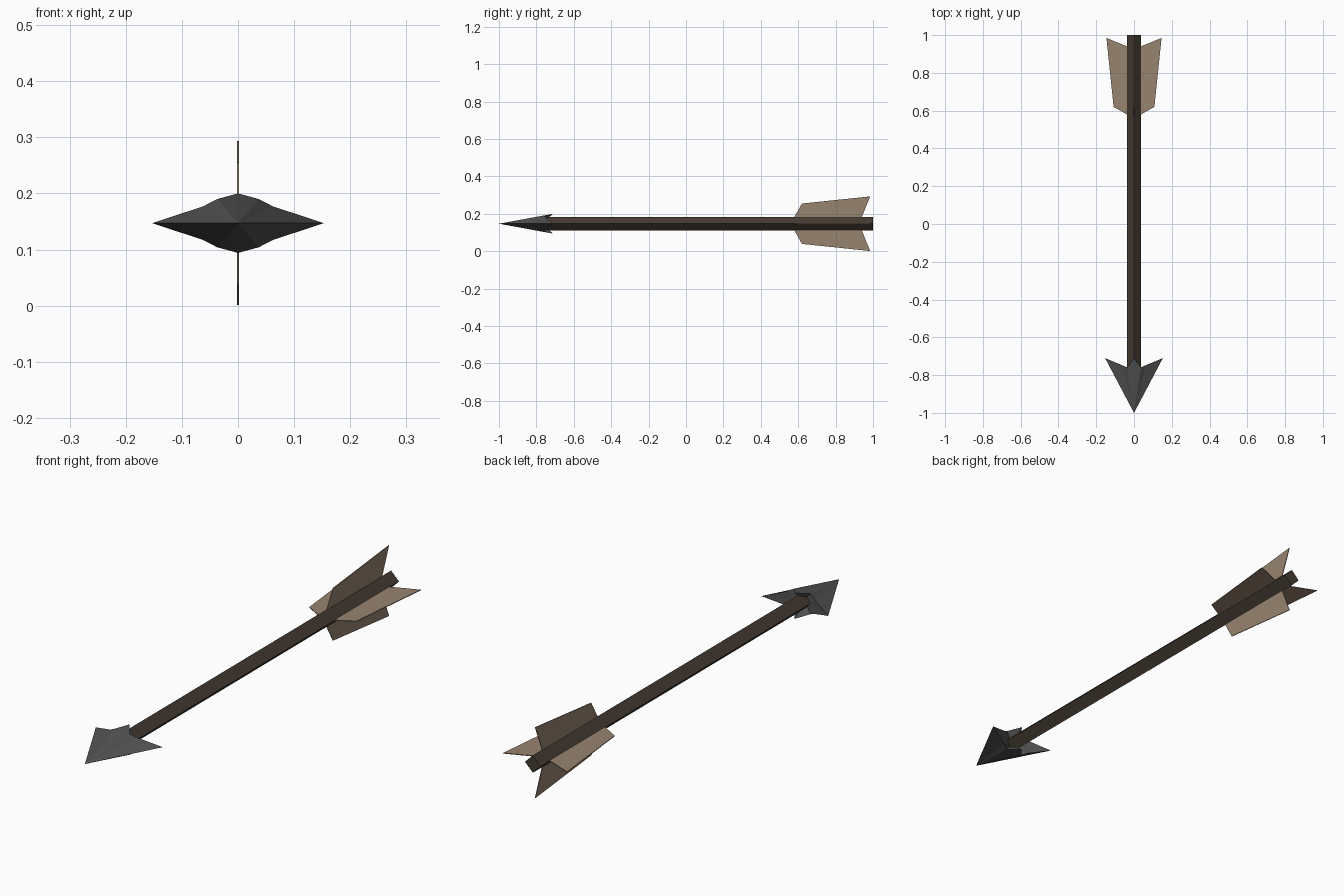
import bpy, bmesh
from math import cos, sin, pi

if "Cube" in bpy.data.objects:
    bpy.data.objects.remove(bpy.data.objects["Cube"])

ZC = 0.147  # height of the arrow axis


def material(name, rgb):
    m = bpy.data.materials.new(name)
    m.diffuse_color = (*rgb, 1)
    m.use_nodes = True
    m.node_tree.nodes["Principled BSDF"].inputs["Base Color"].default_value = m.diffuse_color
    return m


def make(name, verts, faces, mat):
    me = bpy.data.meshes.new(name)
    me.from_pydata(verts, [], faces)
    bm = bmesh.new()
    bm.from_mesh(me)
    bmesh.ops.recalc_face_normals(bm, faces=bm.faces)
    bm.to_mesh(me)
    bm.free()
    me.materials.append(mat)
    ob = bpy.data.objects.new(name, me)
    ob.location.z = ZC
    bpy.context.collection.objects.link(ob)
    return ob


wood = material("dark_wood", (0.06, 0.045, 0.033))
feather = material("feather", (0.31, 0.23, 0.16))
iron = material("iron", (0.085, 0.085, 0.088))

# Shaft: four-sided, standing on its edge
R = 0.036
ring = [(R, 0), (0, R), (-R, 0), (0, -R)]
make("shaft",
     [(x, y, z) for y in (-0.79, 1.0) for x, z in ring],
     [(0, 1, 2, 3), (4, 5, 6, 7)] +
     [(i, (i + 1) % 4, 4 + (i + 1) % 4, 4 + i) for i in range(4)], wood)

# Fletching: four thin vanes around the shaft, as (y, radius) profile
vane = [(0.57, 0.02), (0.62, 0.108), (0.985, 0.146), (0.94, 0.036), (0.93, 0.02)]
T = 0.0015
n = len(vane)
for k in range(4):
    c, s = cos(k * pi / 2), sin(k * pi / 2)
    verts = [(r * c - t * s, y, r * s + t * c) for t in (-T, T) for y, r in vane]
    faces = [tuple(range(n)), tuple(range(n, 2 * n))]
    faces += [(i, (i + 1) % n, n + (i + 1) % n, n + i) for i in range(n)]
    make(f"vane_{k + 1}", verts, faces, feather)

# Head: barbed rim (one quarter mirrored round), fanned to the tip and a hollow back
quarter = [(0.153, -0.71, 0), (0.062, -0.748, 0.030),
           (0.037, -0.76, 0.043), (0, -0.71, 0.053)]
half = quarter + [(-x, y, z) for x, y, z in reversed(quarter[:-1])]
rim = half + [(x, y, -z) for x, y, z in reversed(half[1:-1])]
m = len(rim)
verts = rim + [(0, -1.0, 0), (0, -0.775, 0)]
faces = [(i, (i + 1) % m, e) for e in (m, m + 1) for i in range(m)]
make("arrow_head", verts, faces, iron)
